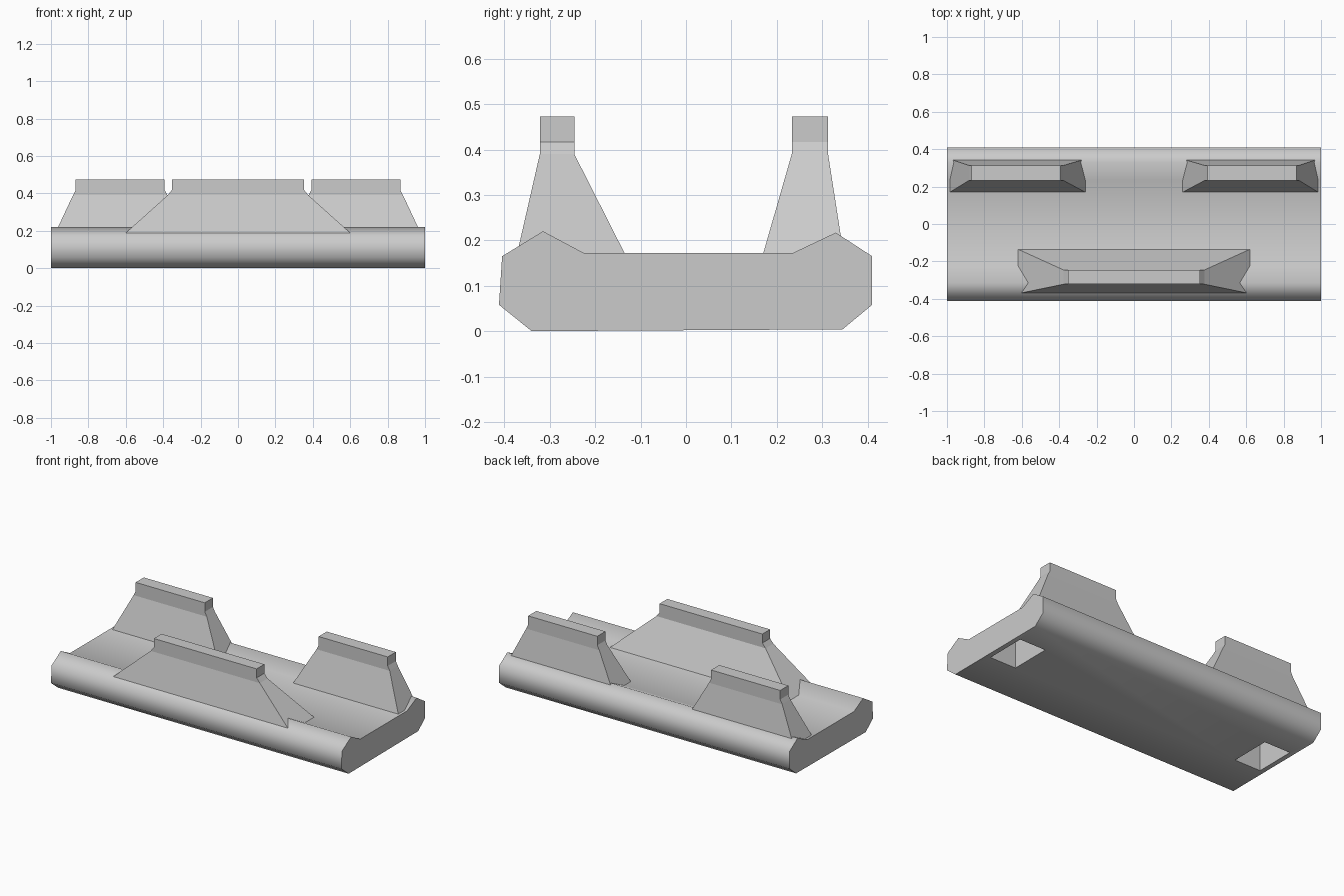
import bpy, bmesh, math

cube = bpy.data.objects.get("Cube")
if cube:
    bpy.data.objects.remove(cube, do_unlink=True)

grey = bpy.data.materials.new("light_grey")
grey.use_nodes = True
colour = (0.6, 0.6, 0.6, 1)
grey.diffuse_color = colour
grey.node_tree.nodes["Principled BSDF"].inputs["Base Color"].default_value = colour


def loft(name, rings):
    """Skin a list of matching point loops into a closed solid."""
    bm = bmesh.new()
    loops = [[bm.verts.new(p) for p in ring] for ring in rings]
    n = len(loops[0])
    for a, b in zip(loops, loops[1:]):
        for i in range(n):
            j = (i + 1) % n
            bm.faces.new((a[i], a[j], b[j], b[i]))
    bm.faces.new(loops[0])
    bm.faces.new(loops[-1])
    bmesh.ops.recalc_face_normals(bm, faces=bm.faces[:])
    mesh = bpy.data.meshes.new(name)
    bm.to_mesh(mesh)
    bm.free()
    mesh.materials.append(grey)
    obj = bpy.data.objects.new(name, mesh)
    bpy.context.collection.objects.link(obj)
    return obj


def box_ring(x0, x1, y0, y1, z):
    return [(x0, y0, z), (x1, y0, z), (x1, y1, z), (x0, y1, z)]


def select_only(obj):
    bpy.ops.object.select_all(action='DESELECT')
    obj.select_set(True)
    bpy.context.view_layer.objects.active = obj


# Base rail: one cross-section swept along x
profile = [(-0.34, 0), (-0.412, 0.058), (-0.405, 0.165), (-0.315, 0.22),
           (-0.225, 0.172), (0.235, 0.172), (0.33, 0.217), (0.41, 0.165),
           (0.41, 0.058), (0.345, 0.004)]
base = loft("base_rail", [[(x, y, z) for y, z in profile] for x in (-1, 1)])

# Square sockets under both ends
for side in (-1, 1):
    x0, x1 = sorted((side * 0.79, side * 0.97))
    cutter = loft("socket_cutter", [box_ring(x0, x1, -0.075, 0.18, z)
                                    for z in (-0.1, 0.166)])
    cutter.hide_render = True
    cut = base.modifiers.new("socket", 'BOOLEAN')
    cut.operation = 'DIFFERENCE'
    cut.solver = 'EXACT'
    cut.object = cutter
    select_only(base)
    bpy.ops.object.modifier_apply(modifier=cut.name)
    bpy.data.objects.remove(cutter, do_unlink=True)

select_only(base)
bpy.ops.object.shade_smooth_by_angle(angle=math.radians(65))

# Front clip: wide foot, sloping to a narrow upright lip
loft("front_clip", [
    box_ring(-0.62, 0.62, -0.372, -0.135, 0.171),
    box_ring(-0.376, 0.376, -0.322, -0.246, 0.39),
    box_ring(-0.354, 0.354, -0.322, -0.246, 0.417),
    box_ring(-0.354, 0.354, -0.322, -0.246, 0.473),
])

# Pair of back clips, mirrored across the middle
back_rings = [
    (0.26, 0.985, 0.17, 0.347, 0.171),
    (0.378, 0.882, 0.233, 0.313, 0.39),
    (0.392, 0.868, 0.233, 0.313, 0.417),
    (0.392, 0.868, 0.233, 0.313, 0.473),
]
for side, label in ((1, "left"), (-1, "right")):
    loft("back_clip_" + label, [
        box_ring(side * x0, side * x1, y0, y1, z)
        for x0, x1, y0, y1, z in back_rings])
